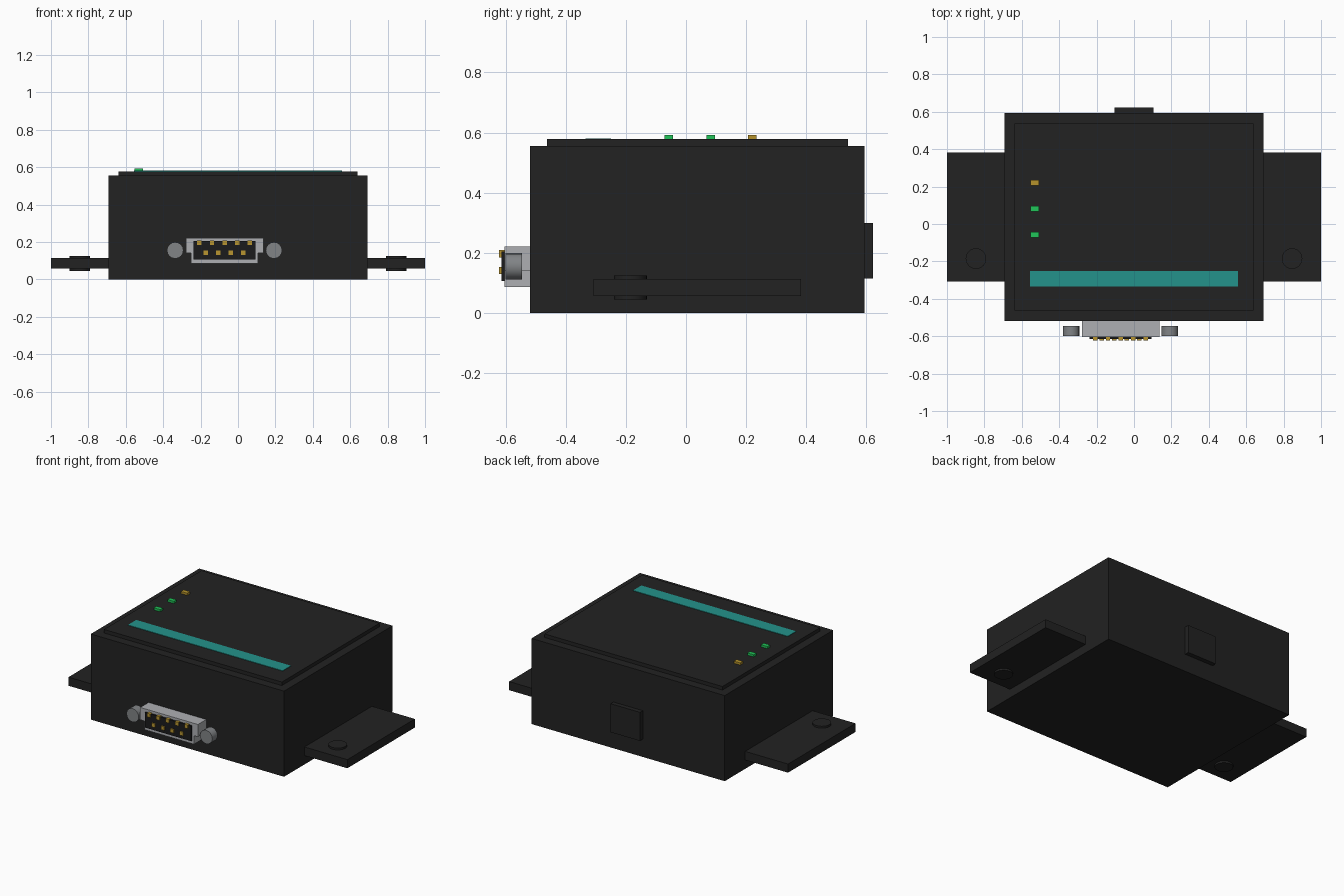
import bpy, math

if "Cube" in bpy.data.objects:
    bpy.data.objects.remove(bpy.data.objects["Cube"])


def material(name, r, g, b):
    m = bpy.data.materials.new(name)
    m.diffuse_color = (r, g, b, 1)
    m.use_nodes = True
    m.node_tree.nodes["Principled BSDF"].inputs["Base Color"].default_value = m.diffuse_color
    return m


BLACK = material("black plastic", 0.016, 0.016, 0.016)
DARK = material("connector black", 0.011, 0.011, 0.012)
TEAL = material("teal", 0.017, 0.29, 0.26)
GREEN = material("green light", 0.015, 0.56, 0.10)
AMBER = material("amber light", 0.46, 0.29, 0.025)
SILVER = material("light metal", 0.42, 0.43, 0.45)
STEEL = material("screw steel", 0.22, 0.23, 0.24)
GOLD = material("gold pins", 0.48, 0.30, 0.03)


def box(name, x, y, z, mat):
    """Box from (min, max) ranges on each axis."""
    c = [(a + b) / 2 for a, b in (x, y, z)]
    bpy.ops.mesh.primitive_cube_add(size=1, location=c)
    o = bpy.context.object
    o.scale = [b - a for a, b in (x, y, z)]
    bpy.ops.object.transform_apply(location=False, rotation=False, scale=True)
    o.name = name
    o.data.materials.append(mat)
    return o


def cylinder(name, centre, radius, depth, mat, along_y=False, sides=24):
    rot = (math.pi / 2, 0, 0) if along_y else (0, 0, 0)
    bpy.ops.mesh.primitive_cylinder_add(vertices=sides, radius=radius, depth=depth,
                                        location=centre, rotation=rot)
    o = bpy.context.object
    bpy.ops.object.shade_smooth_by_angle(angle=math.radians(40))
    o.name = name
    o.data.materials.append(mat)
    return o


# Case, raised lid panel and rear clip
box("case", (-0.693, 0.693), (-0.518, 0.593), (0, 0.555), BLACK)
box("lid_panel", (-0.638, 0.638), (-0.462, 0.538), (0.55, 0.578), BLACK)
box("rear_clip", (-0.105, 0.105), (0.58, 0.622), (0.115, 0.30), BLACK)

# Mounting flanges with screw bosses
for side, s in (("left", -1), ("right", 1)):
    box(side + "_flange", sorted((s * 0.68, s * 1.0)), (-0.308, 0.383), (0.057, 0.113), BLACK)
    cylinder(side + "_flange_boss", (s * 0.845, -0.185, 0.085), 0.055, 0.08, BLACK)

# Lid stripe and status lights
box("lid_stripe", (-0.555, 0.555), (-0.335, -0.25), (0.575, 0.581), TEAL)
for i, (y, mat) in enumerate(((0.22, AMBER), (0.082, GREEN), (-0.058, GREEN))):
    box(f"status_light_{i}", (-0.553, -0.508), (y - 0.014, y + 0.014), (0.57, 0.592), mat)

# Serial connector: stepped shell, dark insert, two rows of pins
CX = -0.072
box("connector_shell_upper", (CX - 0.207, CX + 0.207), (-0.603, -0.51), (0.142, 0.222), SILVER)
box("connector_shell_lower", (CX - 0.178, CX + 0.178), (-0.603, -0.51), (0.086, 0.142), SILVER)
box("connector_insert", (CX - 0.166, CX + 0.166), (-0.614, -0.55), (0.107, 0.205), DARK)
for row, (count, z) in enumerate(((5, 0.197), (4, 0.141))):
    for i in range(count):
        x = CX + (i - (count - 1) / 2) * 0.067
        box(f"pin_{row}_{i}", (x - 0.012, x + 0.012), (-0.622, -0.60),
            (z - 0.012, z + 0.012), GOLD)

# Connector thumbscrews
for side, s in (("left", -1), ("right", 1)):
    cylinder(side + "_thumbscrew", (CX + s * 0.264, -0.573, 0.155), 0.044, 0.054,
             STEEL, along_y=True, sides=16)
